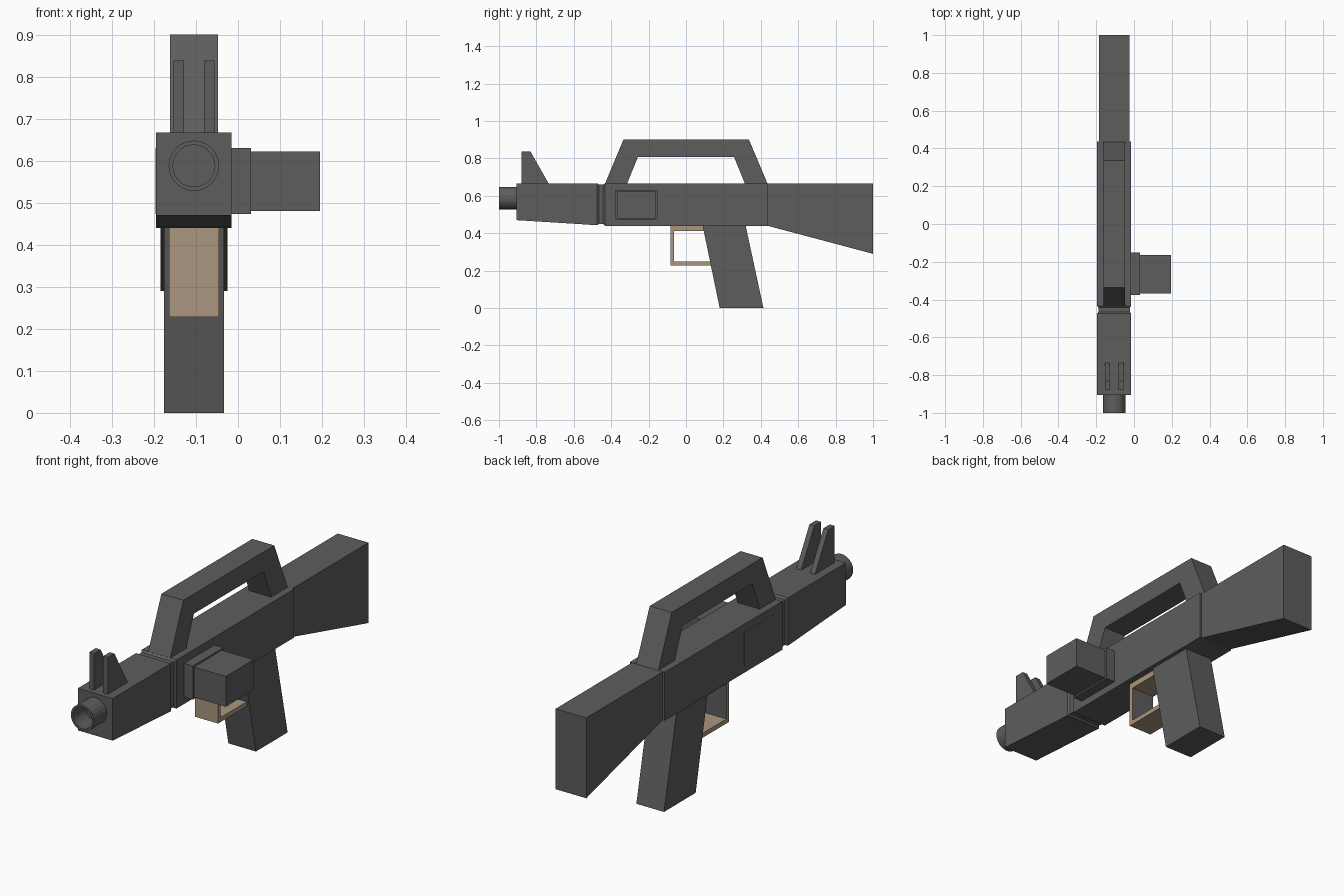
import bpy, bmesh, math

if "Cube" in bpy.data.objects:
    bpy.data.objects.remove(bpy.data.objects["Cube"])


def material(name, rgb):
    m = bpy.data.materials.new(name)
    m.diffuse_color = (*rgb, 1)
    m.use_nodes = True
    m.node_tree.nodes["Principled BSDF"].inputs["Base Color"].default_value = m.diffuse_color
    return m


GREY = material("dark grey", (0.11, 0.11, 0.11))
TAN = material("tan", (0.40, 0.305, 0.21))
CX = -0.105  # centre plane of the gun


def finish(name, bm, mats):
    bmesh.ops.recalc_face_normals(bm, faces=bm.faces)
    me = bpy.data.meshes.new(name)
    bm.to_mesh(me)
    bm.free()
    for m in mats:
        me.materials.append(m)
    ob = bpy.data.objects.new(name, me)
    bpy.context.collection.objects.link(ob)
    return ob


def extrude_profile(name, pts, x0, x1, mats=(GREY,)):
    """Side profile of (y, z) points, extruded across x."""
    bm = bmesh.new()
    a = [bm.verts.new((x0, y, z)) for y, z in pts]
    b = [bm.verts.new((x1, y, z)) for y, z in pts]
    bm.faces.new(a)
    bm.faces.new(b)
    n = len(pts)
    for i in range(n):
        j = (i + 1) % n
        bm.faces.new((a[i], a[j], b[j], b[i]))
    return finish(name, bm, mats)


def box(name, x0, x1, y0, y1, z0, z1):
    return extrude_profile(name, [(y0, z0), (y1, z0), (y1, z1), (y0, z1)], x0, x1)


def loft(name, sections):
    """Rectangular sections (y, half width, bottom, top) joined along y."""
    bm = bmesh.new()
    rings = [[bm.verts.new((CX + sx * w, y, z))
              for sx, z in ((-1, lo), (1, lo), (1, hi), (-1, hi))]
             for y, w, lo, hi in sections]
    for r, s in zip(rings, rings[1:]):
        for i in range(4):
            j = (i + 1) % 4
            bm.faces.new((r[i], r[j], s[j], s[i]))
    bm.faces.new(rings[0])
    bm.faces.new(rings[-1])
    return finish(name, bm, (GREY,))


# receiver and fore-end, with a shallow groove between them
loft("body", [(-0.905, 0.09, 0.47, 0.667), (-0.475, 0.09, 0.443, 0.667),
              (-0.465, 0.083, 0.45, 0.660), (-0.443, 0.083, 0.449, 0.660),
              (-0.433, 0.09, 0.44, 0.667), (0.436, 0.09, 0.44, 0.667)])

# shoulder stock
extrude_profile("stock", [(0.43, 0.44), (0.436, 0.44), (1, 0.29), (1, 0.666), (0.43, 0.666)],
                CX - 0.079, CX + 0.08)

# carry handle
extrude_profile("carry_handle",
                [(-0.433, 0.665), (-0.335, 0.9), (0.337, 0.9), (0.436, 0.665),
                 (0.315, 0.665), (0.257, 0.808), (-0.257, 0.808), (-0.315, 0.665)],
                CX - 0.057, CX + 0.057)

# twin front sights
for side in (-1, 1):
    c = CX + side * 0.036
    extrude_profile("front_sight", [(-0.88, 0.66), (-0.88, 0.838), (-0.832, 0.838),
                                    (-0.731, 0.66)], c - 0.0125, c + 0.0125)

# slanted pistol grip
extrude_profile("grip", [(0.088, 0.445), (0.18, 0), (0.414, 0), (0.318, 0.445)],
                CX - 0.071, CX + 0.072)

# trigger guard: open C profile whose ends run into the grip
guard = extrude_profile("trigger_guard",
                        [(0.14, 0.228), (-0.083, 0.228), (-0.083, 0.442), (0.11, 0.442),
                         (0.11, 0.413), (-0.064, 0.413), (-0.064, 0.249), (0.14, 0.249)],
                        CX - 0.059, CX + 0.06, (TAN, GREY))
for p in guard.data.polygons:  # grey inner face of the front wall
    if p.normal.y > 0.9 and p.center.y < 0:
        p.material_index = 1

# side magazine with its collar, which passes through the body
box("magazine_collar", -0.196, 0.031, -0.377, -0.152, 0.473, 0.63)
box("magazine", 0.02, 0.195, -0.369, -0.163, 0.48, 0.622)

# hollow muzzle
N = 24
bm = bmesh.new()
rings = []
for r, y in ((0.06, -0.90), (0.06, -1.0), (0.05, -1.0), (0.05, -0.904)):
    rings.append([bm.verts.new((CX + r * math.cos(2 * math.pi * i / N), y,
                                0.588 + r * math.sin(2 * math.pi * i / N)))
                  for i in range(N)])
for k in range(4):
    r, s = rings[k], rings[(k + 1) % 4]
    for i in range(N):
        j = (i + 1) % N
        bm.faces.new((r[i], r[j], s[j], s[i]))
finish("muzzle", bm, (GREY,))
